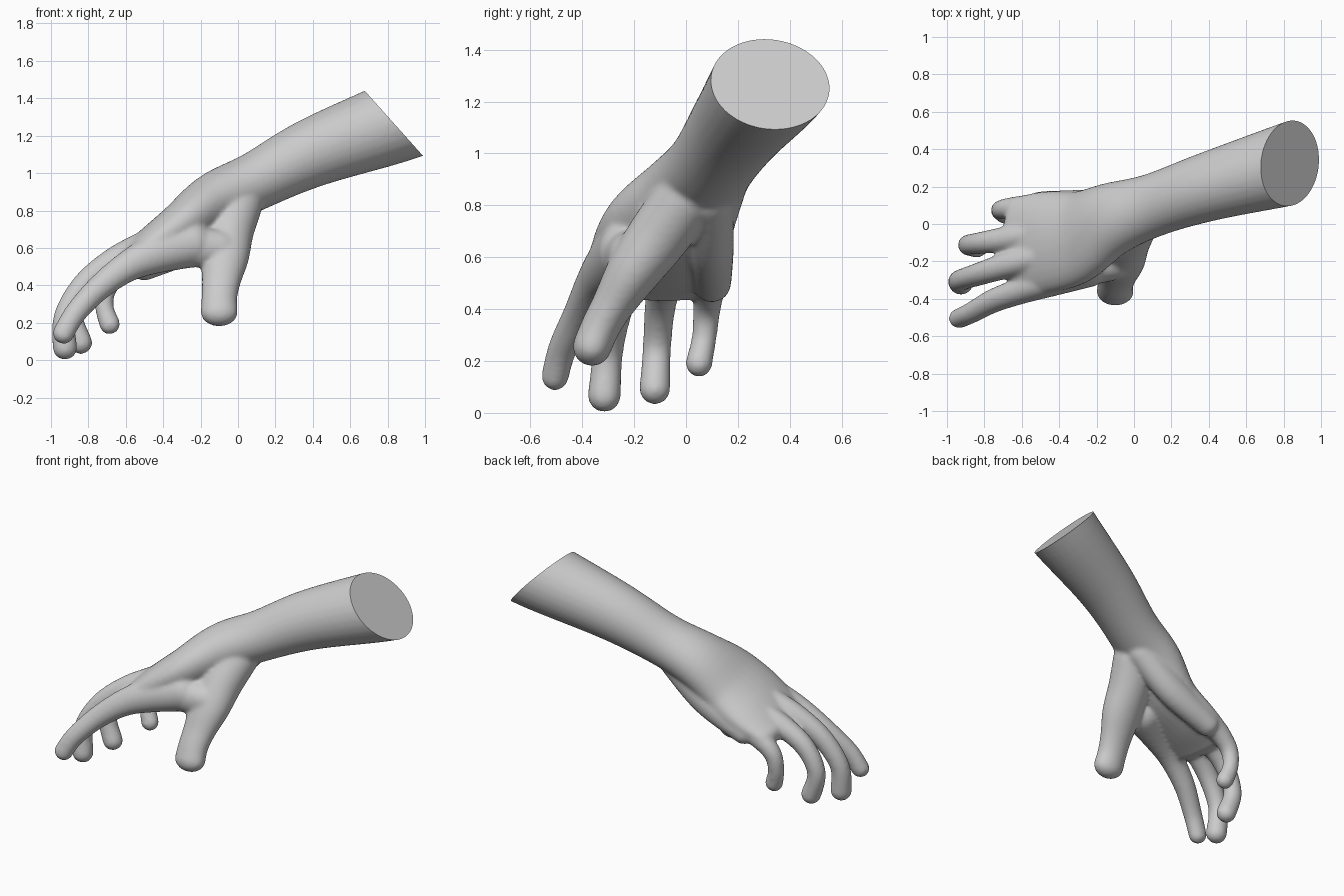
import bpy, bmesh, math
from mathutils import Vector

if "Cube" in bpy.data.objects:
    bpy.data.objects.remove(bpy.data.objects["Cube"])


def catmull(a, b, c, d, t):
    return [0.5 * (2*q + (r - p)*t + (2*p - 5*q + 4*r - s)*t*t + (3*q - p - 3*r + s)*t**3)
            for p, q, r, s in zip(a, b, c, d)]


def limb(bm, keys, ref=(0, 1, 0), steps=6, sides=28):
    """Round-ended loft through keys: x, y, z, half width, half thickness, tilt."""
    keys = [tuple(k) + (0,) * (6 - len(k)) for k in keys]
    k = [keys[0]] + keys + [keys[-1]]
    rows = [catmull(*k[i:i + 4], s / steps) for i in range(len(keys) - 1) for s in range(steps)]
    rows.append(list(keys[-1]))
    pts = [Vector(r[:3]) for r in rows]
    secs = []
    for i, r in enumerate(rows):
        tan = (pts[min(i + 1, len(pts) - 1)] - pts[max(i - 1, 0)]).normalized()
        w = Vector(ref)
        w = (w - tan * w.dot(tan)).normalized()
        t = w.cross(tan)
        ca, sa = math.cos(r[5]), math.sin(r[5])
        secs.append((pts[i], tan, w*ca + t*sa, t*ca - w*sa, r[3], r[4]))

    def dome(sec, sign):
        p, tan, w, t, a, b = sec
        out = []
        for j in range(1, 6):
            ang = math.radians(16 * j)
            f = math.cos(ang)
            out.append((p + tan * sign * min(a, b) * math.sin(ang), tan, w, t, a * f, b * f))
        return out

    secs = dome(secs[0], -1)[::-1] + secs + dome(secs[-1], 1)
    rings = []
    for p, tan, w, t, a, b in secs:
        rings.append([bm.verts.new(p + w * a * math.cos(u) + t * b * math.sin(u))
                      for u in (2 * math.pi * j / sides for j in range(sides))])
    for r0, r1 in zip(rings, rings[1:]):
        for j in range(sides):
            n = (j + 1) % sides
            bm.faces.new((r0[j], r0[n], r1[n], r1[j]))
    bm.faces.new(rings[0][::-1])
    bm.faces.new(rings[-1])


bm = bmesh.new()
# forearm, wrist and palm
limb(bm, [(1.08, .39, 1.375, .235, .235), (.83, .32, 1.27, .222, .22), (.4, .2, 1.11, .185, .185),
          (.1, .1, .96, .17, .157), (-.12, .025, .85, .20, .155, -.1), (-.3, -.07, .70, .255, .14, -.15),
          (-.48, -.1, .585, .275, .11, -.08), (-.62, -.115, .505, .26, .075)])
# heel of the hand on the little finger side
limb(bm, [(.02, .09, .82, .09, .09), (-.22, .095, .64, .09, .1), (-.5, .1, .5, .075, .075)])
# index, middle, ring and little fingers
limb(bm, [(-.25, -.22, .62, .12, .125), (-.45, -.3, .565, .09, .105), (-.6, -.355, .495, .072, .082),
          (-.75, -.41, .38, .064, .068), (-.87, -.475, .25, .056, .06), (-.935, -.505, .14, .053, .058)])
limb(bm, [(-.5, -.17, .6, .08, .09), (-.66, -.215, .53, .072, .075), (-.82, -.265, .405, .062, .066),
          (-.925, -.3, .235, .058, .06), (-.925, -.315, .066, .064, .066)])
limb(bm, [(-.5, -.04, .58, .075, .085), (-.66, -.075, .515, .068, .07), (-.81, -.1, .405, .06, .062),
          (-.885, -.112, .25, .055, .057), (-.84, -.12, .092, .06, .062)])
limb(bm, [(-.45, .09, .55, .075, .08), (-.6, .09, .485, .062, .066), (-.695, .08, .40, .054, .056),
          (-.715, .07, .29, .048, .05), (-.685, .05, .19, .052, .056)])
# thumb
limb(bm, [(.0, .0, .83, .13, .12), (-.045, -.1, .69, .13, .12), (-.07, -.2, .55, .128, .105),
          (-.09, -.28, .42, .104, .082), (-.1, -.33, .33, .096, .076), (-.1, -.362, .255, .1, .075)],
     ref=(1, 0, 0))
# web of skin between thumb and index finger
limb(bm, [(-.1, -.2, .6, .1, .1), (-.2, -.23, .6, .09, .105), (-.32, -.25, .6, .09, .1)])
bmesh.ops.recalc_face_normals(bm, faces=bm.faces)
mesh = bpy.data.meshes.new("hand_parts")
bm.to_mesh(mesh)
bm.free()
hand = bpy.data.objects.new("hand_and_forearm", mesh)
bpy.context.collection.objects.link(hand)

# fuse into one skin and soften the joins
rm = hand.modifiers.new("fuse", 'REMESH')
rm.mode = 'VOXEL'
rm.voxel_size = 0.011
sm = hand.modifiers.new("soften", 'SMOOTH')
sm.factor = 0.5
sm.iterations = 14
dg = bpy.context.evaluated_depsgraph_get()
skin = bpy.data.meshes.new_from_object(hand.evaluated_get(dg))
hand.modifiers.clear()

# flat slanted cut at the elbow end
bm = bmesh.new()
bm.from_mesh(skin)
bmesh.ops.bisect_plane(bm, geom=bm.verts[:] + bm.edges[:] + bm.faces[:],
                       plane_co=(.83, .32, 1.27), plane_no=(.745, 0, .667), clear_outer=True)
bmesh.ops.holes_fill(bm, edges=[e for e in bm.edges if e.is_boundary], sides=0)
bmesh.ops.recalc_face_normals(bm, faces=bm.faces)
bm.to_mesh(skin)
bm.free()
hand.data = skin
bpy.data.meshes.remove(mesh)

bpy.context.view_layer.objects.active = hand
hand.select_set(True)
bpy.ops.object.shade_smooth_by_angle(angle=math.radians(40))
